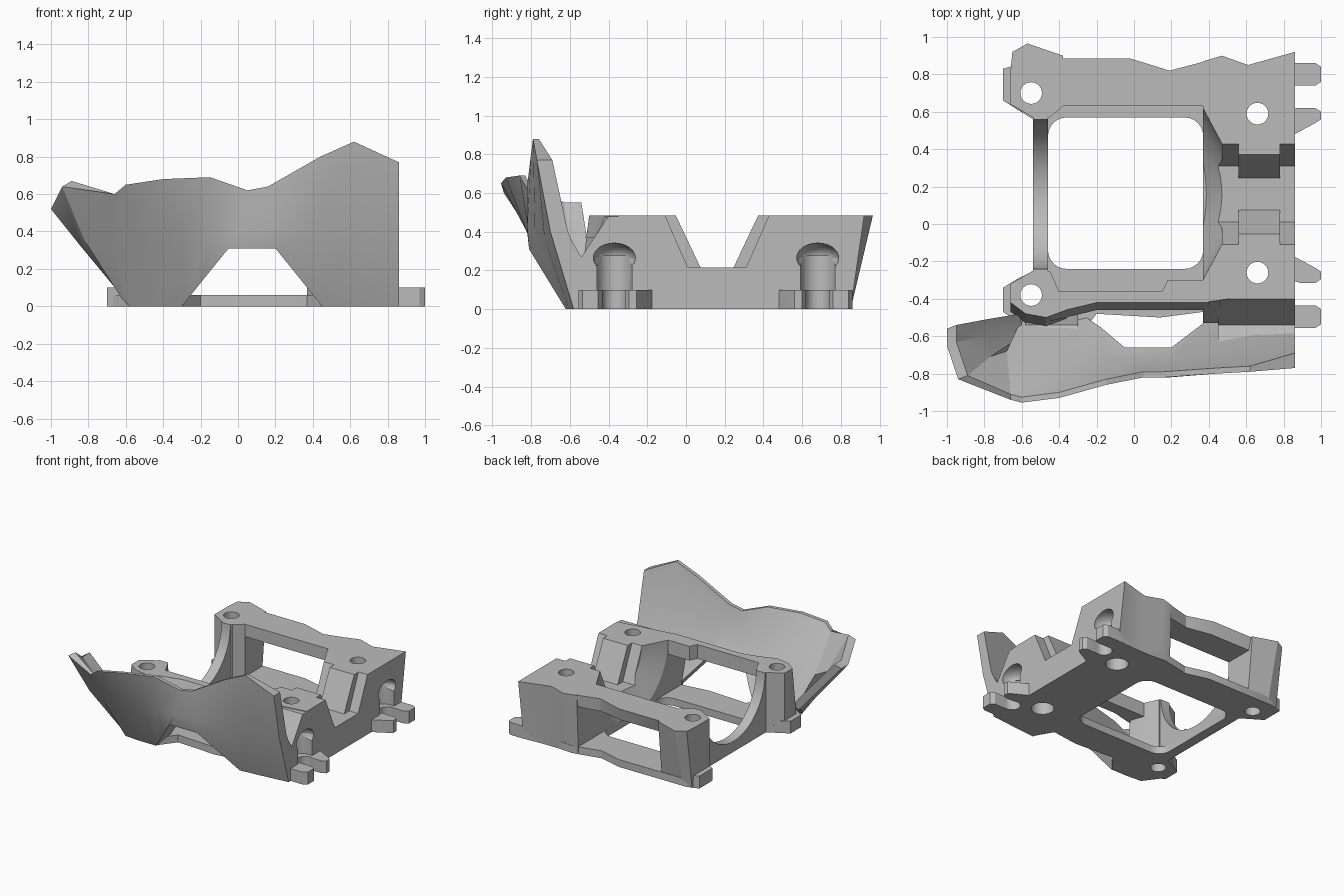
import bpy, bmesh, math
from mathutils import Vector

old = bpy.data.objects.get("Cube")
if old:
    bpy.data.objects.remove(old, do_unlink=True)

grey = bpy.data.materials.new("plain_grey")
grey.use_nodes = True
grey.diffuse_color = (0.5, 0.5, 0.5, 1)
grey.node_tree.nodes["Principled BSDF"].inputs["Base Color"].default_value = (0.5, 0.5, 0.5, 1)

MID = 0.16   # centre line of the bearing channel
TOP = 0.485  # height of the upper deck


def finish(name, bm):
    bmesh.ops.recalc_face_normals(bm, faces=bm.faces)
    mesh = bpy.data.meshes.new(name)
    bm.to_mesh(mesh)
    bm.free()
    mesh.materials.append(grey)
    ob = bpy.data.objects.new(name, mesh)
    bpy.context.collection.objects.link(ob)
    return ob


def loft(name, low, high):
    """Solid between two outlines with equal point counts."""
    bm = bmesh.new()
    a = [bm.verts.new(p) for p in low]
    b = [bm.verts.new(p) for p in high]
    bm.faces.new(a)
    bm.faces.new(b)
    n = len(a)
    for i in range(n):
        j = (i + 1) % n
        bm.faces.new((a[i], a[j], b[j], b[i]))
    return finish(name, bm)


def upright(name, pts, z0, z1, foot=lambda x, y: y):
    """Plan outline raised from z0 to z1; foot moves the lower edge in y."""
    return loft(name, [(x, foot(x, y), z0) for x, y in pts], [(x, y, z1) for x, y in pts])


def across(name, pts, x0, x1):
    """Side profile (y, z) swept along x."""
    return loft(name, [(x0, y, z) for y, z in pts], [(x1, y, z) for y, z in pts])


def arc(cx, cy, r, a0, a1, n):
    return [(cx + r * math.cos(math.radians(a0 + (a1 - a0) * i / n)),
             cy + r * math.sin(math.radians(a0 + (a1 - a0) * i / n))) for i in range(n + 1)]


def rod(x, y, r, z0, z1):
    return upright("cutter", arc(x, y, r, 0, 345, 23), z0, z1)


def dome(x, y, z, r):
    bm = bmesh.new()
    bmesh.ops.create_uvsphere(bm, u_segments=24, v_segments=12, radius=r)
    for v in bm.verts:
        v.co = Vector((x, y, z)) + Vector((v.co.x, v.co.y, v.co.z * 0.7))
    return finish("cutter", bm)


def cut(parts, cutters):
    for ob in parts:
        for c in cutters:
            m = ob.modifiers.new("cut", "BOOLEAN")
            m.operation, m.solver, m.object = "DIFFERENCE", "EXACT", c
        bpy.context.view_layer.update()
        done = bpy.data.meshes.new_from_object(ob.evaluated_get(bpy.context.evaluated_depsgraph_get()))
        ob.modifiers.clear()
        ob.data = done
    for c in cutters:
        bpy.data.objects.remove(c, do_unlink=True)


# Base plate with its rounded opening
base = upright("base_plate", [
    (-.7, .66), (-.7, .83), (-.6, .86), (0, .86), (.19, .81), (.42, .86), (.6, .845), (.86, .86),
    (.86, -.58), (.45, -.61), (.37, -.47), (.14, -.5), (-.2, -.48), (-.3, -.61), (-.58, -.61),
    (-.66, -.5), (-.7, -.46), (-.7, -.34), (-.54, -.25), (-.54, .56)], 0, .06)
opening = []
for cx, cy, a in ((.27, .47, 0), (-.36, .47, 90), (-.36, -.14, 180), (.27, -.14, 270)):
    opening += arc(cx, cy, .1, a, a + 90, 6)
cut([base], [upright("cutter", opening, -.1, .2)])

# Corner posts on the open end
tuck = lambda x, y: min(y, .85)
flare = lambda x, y: y - .06 if y < -.4 else y
back_post = upright("back_post", [
    (-.66, .64), (-.66, .82), (-.65, .92), (-.57, .965), (-.38, .9), (-.38, .63),
    (-.45, .57), (-.54, .57)], 0, TOP, tuck)
front_post = upright("front_post", [
    (-.54, -.25), (-.45, -.25), (-.4, -.36), (-.36, -.46), (-.47, -.5), (-.58, -.48),
    (-.66, -.42), (-.66, -.32)], 0, TOP, flare)
post_feet = [upright("back_post_foot", [(-.7, .66), (-.7, .83), (-.6, .86), (-.6, .6)], 0, .1),
             upright("front_post_foot", [(-.7, -.34), (-.7, -.47), (-.6, -.54), (-.6, -.28)], 0, .1)]

# Round cradle between the posts
across("cradle_wall", [(-.3, .04), (-.3, TOP)] + arc(MID, TOP, .4, 180, 360, 28)
       + [(.62, TOP), (.62, .04)], -.54, -.46)

# Upper beams over the side windows
upright("back_beam", [
    (-.42, .63), (-.42, .9), (-.38, .885), (-.02, .885), (.19, .82), (.4, .875), (.4, .63)],
    .385, TOP, lambda x, y: min(y, .86))
upright("front_beam", [
    (-.45, -.36), (.15, -.36), (.18, -.3), (.4, -.3), (.4, -.42), (-.2, -.42), (-.45, -.48)],
    .37, TOP, lambda x, y: y - .04 if y < -.4 else y)

# Bearing block with the channel and its conical mouth
block = upright("bearing_block", [
    (.37, -.3), (.37, .63), (.37, .87), (.47, .9), (.61, .85),
    (.86, .92), (.86, -.35), (.37, -.42)], 0, TOP, tuck)


def notch(half_top, half_low, x0, x1):
    return across("cutter", [(MID - half_low, .215), (MID + half_low, .215),
                             (MID + half_top, .5), (MID - half_top, .5)], x0, x1)


mouth = loft("cutter", [(.36, y, z) for y, z in arc(MID, TOP, .475, 0, 352.5, 47)],
             [(.47, y, z) for y, z in arc(MID, TOP, .27, 0, 352.5, 47)])
cut([block], [mouth, notch(.275, .15, .3, .56), notch(.22, .085, .5, .85), notch(.275, .15, .78, .95)])

# Solid roots that tie the guard to the frame
root = [(-.54, .27), (-.4, .48), (-.3, .48), (-.3, 0), (-.57, 0)]
right_root = loft("block_root",
                  [(.45, y, z) for y, z in root + [(-.63, .22), (-.65, .28)]],
                  [(.86, y, z) for y, z in root + [(-.65, .28), (-.68, .5)]])
across("block_root_inner", [(-.53, .27), (-.41, .48), (-.3, .48), (-.3, .06), (-.47, .06)], .37, .46)
across("post_root", [(-.58, 0), (-.64, .16), (-.54, .12), (-.46, .14), (-.46, 0)], -.58, -.3)

# Forked mounting tabs, repeated about the centre line
tabs = []
for side, flip in (("back", lambda y: y), ("front", lambda y: .305 - y)):
    for name, pts in (
            ("outer", [(.84, .74), (.84, .86), (.97, .86), (1, .84), (1, .76), (.97, .74)]),
            ("inner", [(.84, .47), (.84, .62), (.97, .62), (1, .6), (1, .56), (.97, .54)])):
        tabs.append(upright(f"{side}_{name}_tab", [(x, flip(y)) for x, y in pts], 0, .1))

# Screw holes and the pockets above the tabs
for ob, y in ((back_post, .7), (front_post, -.38)):
    cut([ob, base] + post_feet, [rod(-.55, y, .058, -.1, .6)])
for y in (.59, -.26):
    cut([block, base, right_root], [rod(.66, y, .058, -.1, .6), rod(.66, y, .085, -.1, .1)])
for y in (.68, -.37):
    pocket = arc(.82, y, .09, 90, 270, 14) + [(.95, y - .09), (.95, y + .09)]
    cut([block, base, right_root] + tabs,
        [rod(.86, y, .062, -.1, .2), upright("cutter", pocket, .1, .275), dome(.85, y, .265, .11)])

# Faceted guard along the front: foot, fold and rim of each station
stations = [
    ((-.66, -.5, .12), (-.84, -.53, .33), (-1, -.56, .52)),
    ((-.65, -.56, .09), (-.84, -.62, .32), (-1, -.65, .52)),
    ((-.62, -.6, .04), (-.82, -.73, .35), (-.94, -.83, .64)),
    ((-.58, -.61, 0), (-.68, -.77, .34), (-.66, -.94, .6)),
    ((-.45, -.62, 0), (-.5, -.79, .34), (-.6, -.955, .65)),
    ((-.3, -.62, 0), (-.3, -.8, .34), (-.4, -.93, .68)),
    ((-.18, -.7, .15), (-.15, -.81, .39), (-.15, -.86, .69)),
    ((-.05, -.81, .31), (0, -.82, .4), (.05, -.82, .62)),
    ((.2, -.81, .31), (.19, -.82, .42), (.16, -.82, .64)),
    ((.45, -.62, 0), (.4, -.78, .38), (.44, -.8, .8)),
    ((.62, -.605, 0), (.62, -.73, .36), (.62, -.79, .88)),
    ((.86, -.58, 0), (.86, -.7, .4), (.86, -.77, .77))]
bm = bmesh.new()
rings = []
for st in stations:
    if st[2][0] < -.9:  # the curled end is thickened inwards
        inset = [Vector((.05, .02, .03))] * 3
    else:
        rim = .08 if st[0][0] > .8 else .03
        inset = [Vector((0, t, 0)) for t in (.15, .09, rim)]
    inner = [Vector(p) + d for p, d in zip(st, inset)]
    rings.append([bm.verts.new(p) for p in list(st) + inner[::-1]])
for a, b in zip(rings, rings[1:]):
    for i in range(6):
        j = (i + 1) % 6
        bm.faces.new((a[i], a[j], b[j], b[i]))
bm.faces.new(rings[0])
bm.faces.new(rings[-1])
finish("front_guard", bm)

# Smooth the round surfaces, keep the edges crisp
bpy.ops.object.select_all(action="DESELECT")
for ob in bpy.context.collection.objects:
    if ob.type == "MESH" and grey.name in ob.data.materials:
        ob.select_set(True)
        bpy.context.view_layer.objects.active = ob
bpy.ops.object.shade_smooth_by_angle(angle=math.radians(20))
